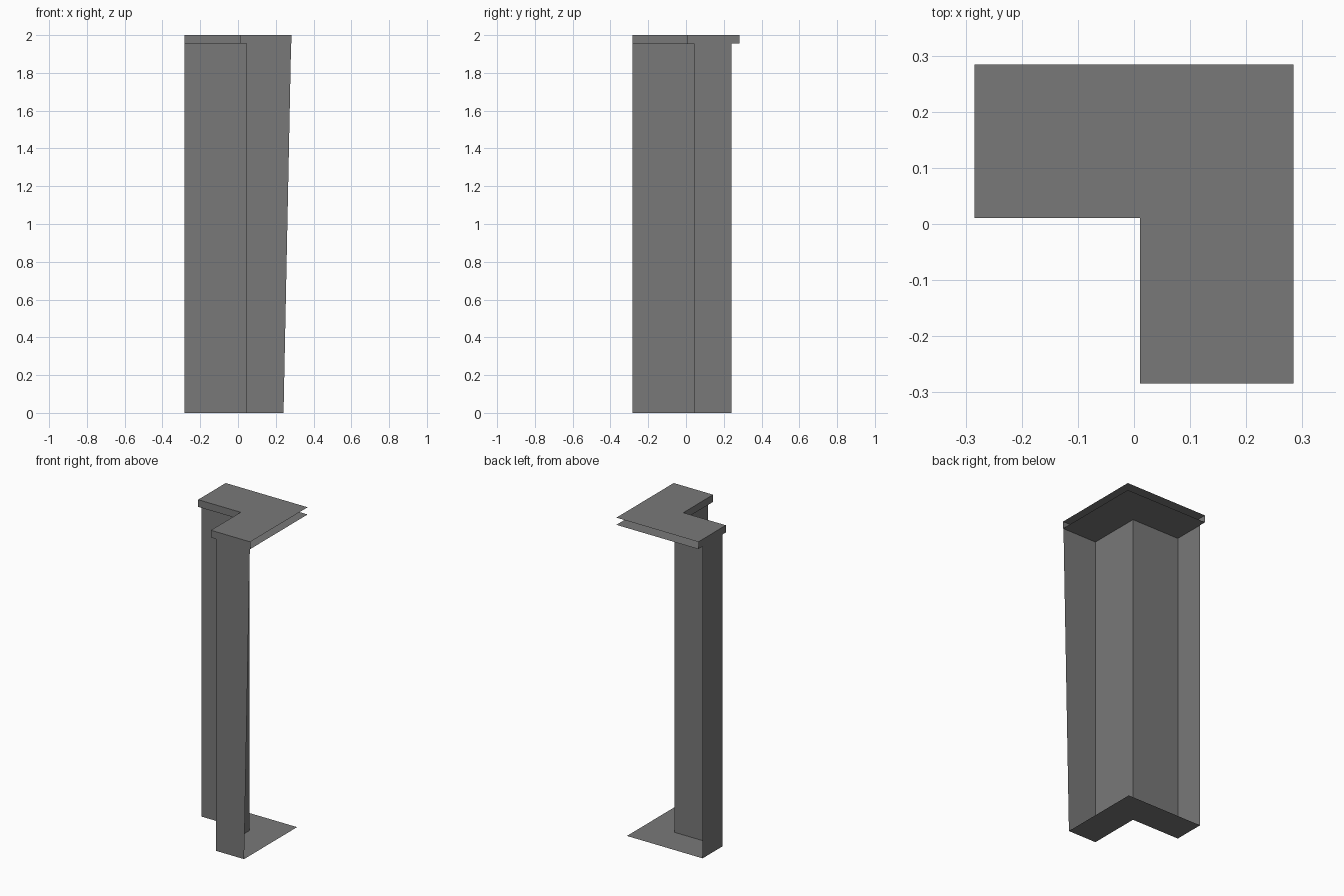
import bpy
import bmesh

cube = bpy.data.objects.get("Cube")
if cube:
    bpy.data.objects.remove(cube, do_unlink=True)

grey = bpy.data.materials.new("stone grey")
grey.use_nodes = True
colour = (0.19, 0.19, 0.19, 1)
grey.diffuse_color = colour
grey.node_tree.nodes["Principled BSDF"].inputs["Base Color"].default_value = colour

END = -0.284      # the two free ends of the L
CAP_Z = 1.955
TOP_Z = 2.0


def corner_path(inner, outer, flare=0.0):
    """Open L outline: front end, inner notch, side end."""
    return [(outer + flare, END), (inner, END), (inner, inner),
            (END, inner), (END, outer)]


def make_object(name, build):
    bm = bmesh.new()
    build(bm)
    mesh = bpy.data.meshes.new(name)
    bm.to_mesh(mesh)
    bm.free()
    mesh.materials.append(grey)
    obj = bpy.data.objects.new(name, mesh)
    bpy.context.collection.objects.link(obj)
    return obj


def wall(name, low, high, z0, z1):
    """Thin wall along an open path, left open on the two outer sides."""
    def build(bm):
        a = [bm.verts.new((x, y, z0)) for x, y in low]
        b = [bm.verts.new((x, y, z1)) for x, y in high]
        for i in range(len(a) - 1):
            bm.faces.new((a[i], b[i], b[i + 1], a[i + 1]))
    return make_object(name, build)


def plate(name, inner, outer, z, up):
    """Flat L-shaped sheet."""
    def build(bm):
        outline = corner_path(inner, outer) + [(outer, outer)]
        face = bm.faces.new([bm.verts.new((x, y, z)) for x, y in outline])
        face.normal_update()
        if (face.normal.z > 0) != up:
            face.normal_flip()
    return make_object(name, build)


# Shaft: front end widens slightly towards the top
shaft = corner_path(0.046, 0.241)
wall("shaft_walls", shaft, corner_path(0.046, 0.241, 0.04), 0, CAP_Z)
plate("shaft_base", 0.046, 0.241, 0, False)

# Cap: wider L with an open back and outer side
cap = corner_path(0.011, 0.284)
wall("cap_walls", cap, cap, CAP_Z, TOP_Z)
plate("cap_underside", 0.011, 0.284, CAP_Z, False)
plate("cap_top", 0.011, 0.284, TOP_Z, True)
